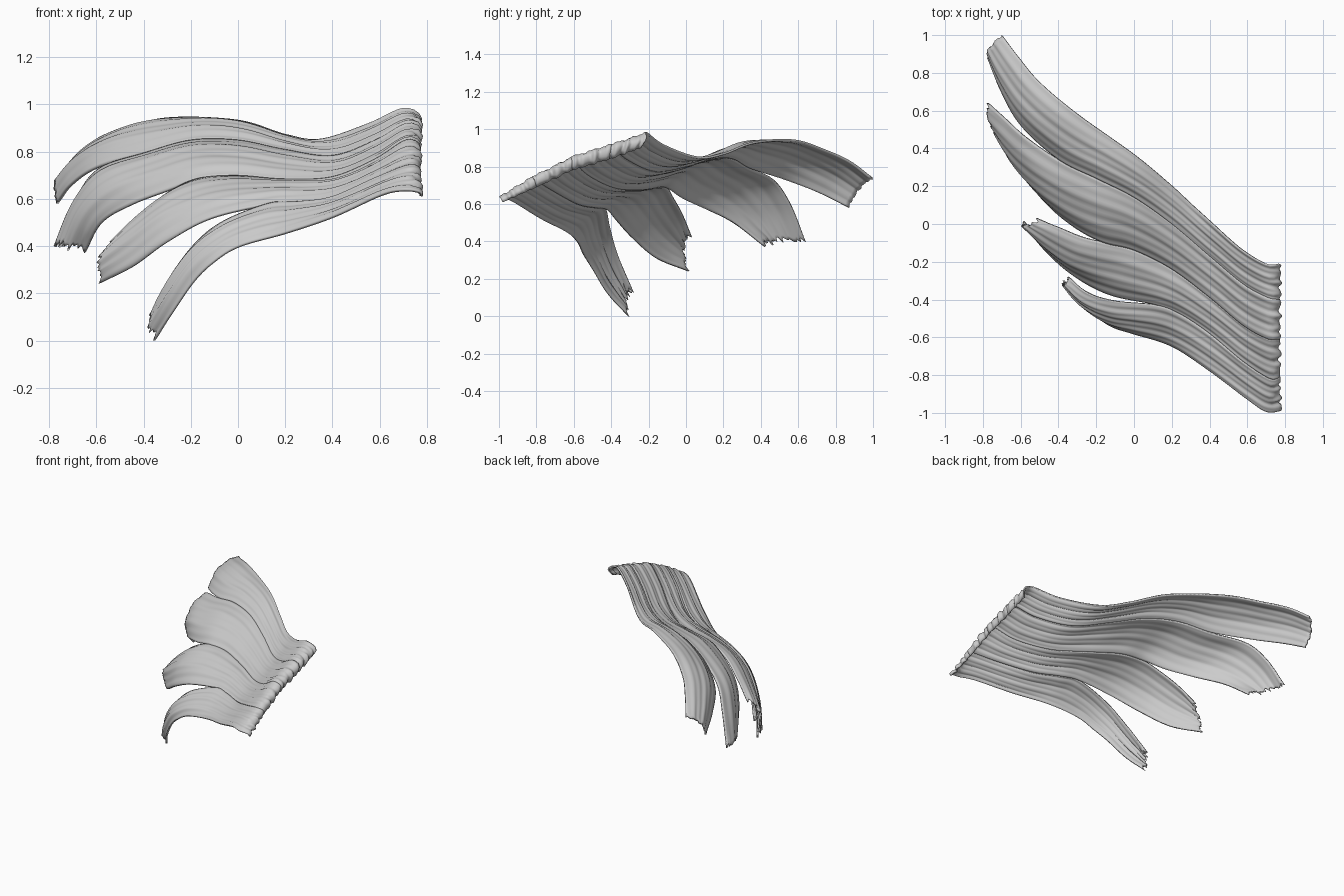
import bpy, bmesh, math, random
from mathutils import Vector

if "Cube" in bpy.data.objects:
    bpy.data.objects.remove(bpy.data.objects["Cube"])
random.seed(4)

grey = bpy.data.materials.new("pale_grey")
grey.diffuse_color = (0.6, 0.6, 0.6, 1)
grey.use_nodes = True
grey.node_tree.nodes["Principled BSDF"].inputs["Base Color"].default_value = grey.diffuse_color

# Seams run from the folded base hem to the notch between two strips
back_edge = [(.755, -.24, .90), (.775, -.21, .95), (.70, -.21, .985), (.55, -.12, .92), (.35, .06, .855),
             (.2, .2, .875), (0, .365, .935), (-.3, .58, .945), (-.5, .75, .89), (-.61, .88, .83), (-.70, 1, .74)]
seam_1 = [(.755, -.41, .84), (.772, -.4, .90), (.71, -.39, .92), (.58, -.32, .85), (.4, -.17, .785),
          (.2, 0, .81), (0, .14, .85), (-.2, .24, .85), (-.4, .34, .795)]
seam_2 = [(.755, -.61, .78), (.772, -.61, .83), (.71, -.61, .85), (.58, -.54, .77), (.4, -.39, .695),
          (.2, -.24, .685), (0, -.14, .70), (-.16, -.1, .69)]
seam_3 = [(.76, -.8, .69), (.773, -.81, .73), (.72, -.82, .745), (.58, -.73, .69), (.4, -.58, .61),
          (.25, -.48, .59), (.12, -.43, .58)]
front_edge = [(.78, -.98, .61), (.775, -.99, .63), (.70, -.995, .64), (.6, -.93, .62), (.4, -.78, .53),
              (.2, -.65, .46), (0, -.585, .40), (-.11, -.55, .33), (-.19, -.5, .25), (-.28, -.42, .12), (-.36, -.31, 0)]

# Free strip edges from each notch out to the tips
strips = [
    ("back_strip", back_edge, seam_1 + [(-.6, .52, .735), (-.71, .71, .66), (-.77, .87, .58)], .045, .01),
    ("upper_strip", seam_1 + [(-.59, .47, .73), (-.69, .56, .60), (-.78, .64, .40)],
     seam_2 + [(-.3, -.03, .64), (-.45, .09, .58), (-.58, .25, .5), (-.65, .42, .37)], .05, .05),
    ("lower_strip", seam_2 + [(-.28, -.07, .64), (-.4, -.02, .55), (-.52, .03, .43)],
     seam_3 + [(-.12, -.38, .52), (-.3, -.29, .42), (-.45, -.16, .31), (-.59, .01, .24)], .05, .03),
    ("front_strip", seam_3 + [(-.1, -.41, .485), (-.25, -.365, .33), (-.355, -.28, .13)], front_edge, .035, .04),
]


def spline(points, n):
    """Smooth curve through the points, sampled evenly by length."""
    p = [Vector(q) for q in points]
    p = [2 * p[0] - p[1]] + p + [2 * p[-1] - p[-2]]
    dense = []
    for a, b, c, d in zip(p, p[1:], p[2:], p[3:]):
        for k in range(20):
            t = k / 20
            dense.append(.5 * (2 * b + (c - a) * t + (2 * a - 5 * b + 4 * c - d) * t * t
                               + (3 * b - a - 3 * c + d) * t ** 3))
    dense.append(p[-2])
    run = [0]
    for a, b in zip(dense, dense[1:]):
        run.append(run[-1] + (b - a).length)
    out, j = [], 0
    for i in range(n + 1):
        s = run[-1] * i / n
        while j < len(run) - 2 and run[j + 1] < s:
            j += 1
        f = (s - run[j]) / max(run[j + 1] - run[j], 1e-9)
        out.append(dense[j].lerp(dense[j + 1], min(f, 1)))
    return out


def make_strip(name, upper, lower, bulge, ragged):
    n, m = 80, 28
    a, b = spline(upper, n), spline(lower, n)
    phase = [random.uniform(0, 6.28) for _ in range(4)]
    tear = [random.uniform(-1, 0) * ragged if 0 < j < m else 0 for j in range(m + 1)]
    bm = bmesh.new()
    grid = []
    for i in range(n + 1):
        u = i / n
        along = (a[min(i + 1, n)] + b[min(i + 1, n)] - a[max(i - 1, 0)] - b[max(i - 1, 0)]).normalized()
        normal = along.cross(b[i] - a[i]).normalized()
        row = []
        for j in range(m + 1):
            t = j / m
            w = 4 * t * (1 - t)
            # arched section with fine fibre grooves
            h = bulge * w * min(1, max(0, (u - .22) * 1.8))
            h += min(1, 6 * w) * (.003 * math.sin(15 * t + phase[0] + 4 * u)
                                  + .002 * math.sin(37 * t + phase[1] - 7 * u))
            # lumpy hem and torn tip
            if u < .05:
                h += .008 * math.sin(22 * t + phase[2]) * w
            p = a[i].lerp(b[i], t) + normal * h
            p += along * tear[j] * max(0, (u - .93) / .07)
            row.append(bm.verts.new(p))
        grid.append(row)
    for r, s in zip(grid, grid[1:]):
        for j in range(m):
            bm.faces.new((r[j], s[j], s[j + 1], r[j + 1])).smooth = True
    mesh = bpy.data.meshes.new(name)
    bm.to_mesh(mesh)
    bm.free()
    mesh.materials.append(grey)
    ob = bpy.data.objects.new(name, mesh)
    bpy.context.collection.objects.link(ob)
    solid = ob.modifiers.new("thickness", 'SOLIDIFY')
    solid.thickness = .012
    solid.offset = -1


for s in strips:
    make_strip(*s)
